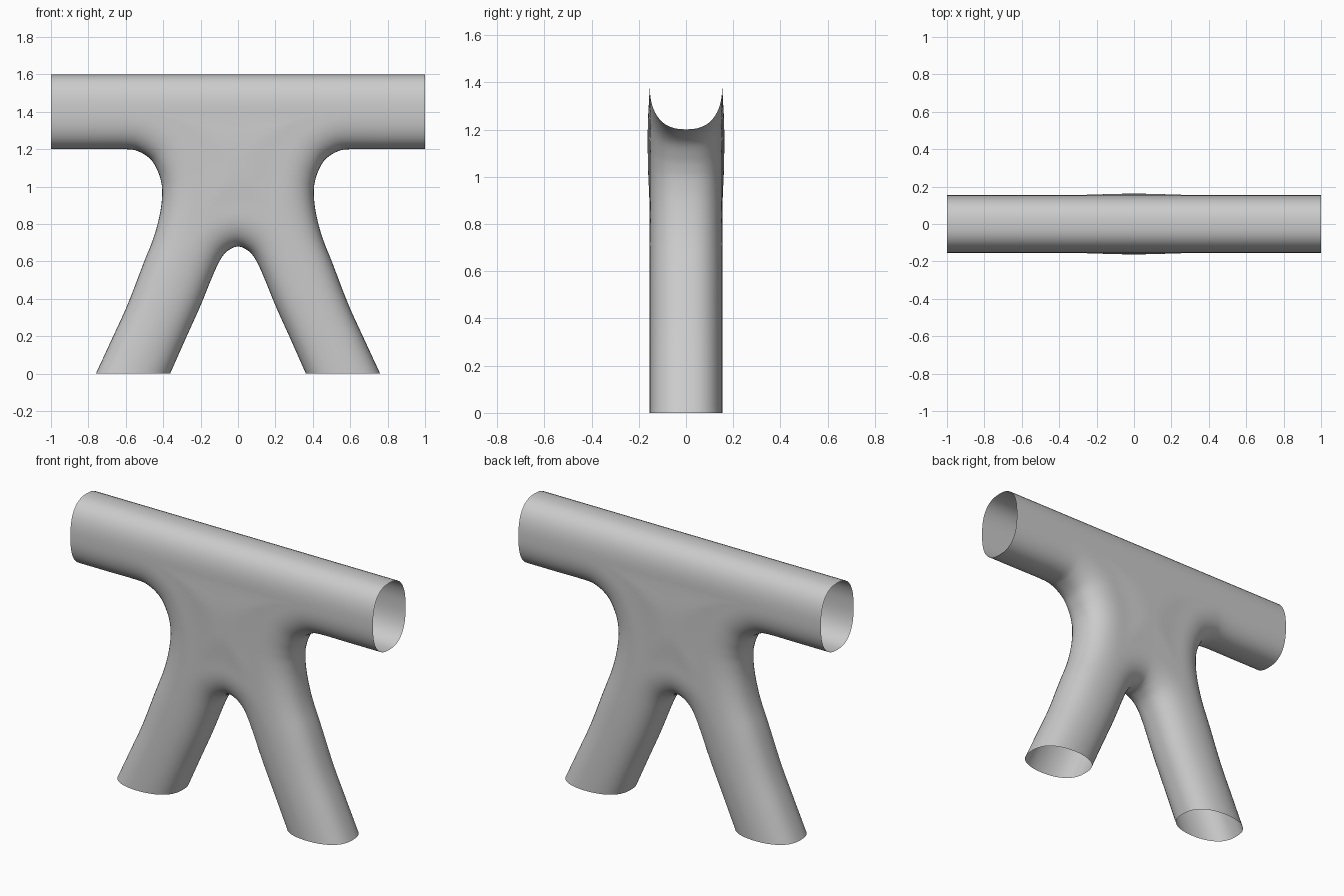
import bpy, bmesh, math
from mathutils import Vector as V

if "Cube" in bpy.data.objects:
    bpy.data.objects.remove(bpy.data.objects["Cube"])

STEPS, ACROSS, TOP_ROWS = 6, 24, 12

# Right half of the silhouette in (x, z): outer edge from foot to bar end
OUTER = [(.848, -.19), (.76, 0), (.672, .19), (.59, .37), (.508, .583), (.455, .717),
         (.425, .82), (.409, .91), (.406, .984), (.412, 1.03), (.428, 1.08),
         (.465, 1.144), (.53, 1.187), (.60, 1.2), (.8, 1.2), (1, 1.2), (1.2, 1.2)]
# Inner leg edge up to the crotch (mirrored ghost point last)
LEG = [(.443, -.18), (.363, 0), (.283, .18), (.203, .358), (.128, .54), (.088, .62),
       (.05, .66), (0, .68), (-.05, .66)]
# Centre line upwards, then the bar's middle line
MID = [(0, .68), (0, .75), (0, .9), (0, 1.1), (0, 1.4), (.25, 1.4), (.45, 1.4), (.75, 1.4), (1, 1.4)]


def spline(pts):
    """Catmull-Rom curve through all but the end points."""
    p = [V(q) for q in pts]
    out = [p[1]]
    for i in range(1, len(p) - 2):
        a, b, c, d = p[i - 1:i + 3]
        for k in range(1, STEPS + 1):
            t = k / STEPS
            out.append(.5 * (2 * b + (c - a) * t + (2 * a - 5 * b + 4 * c - d) * t ** 2
                             + (3 * b - a - 3 * c + d) * t ** 3))
    return out


def straight(pts):
    """Straight runs, finely spaced just above the crotch."""
    out = []
    for i in range(len(pts) - 1):
        for k in range(1, STEPS + 1):
            t = k / STEPS
            out.append(V(pts[i]).lerp(V(pts[i + 1]), t * t if i == 0 else t))
    return out


outer, leg = spline(OUTER), spline(LEG)
inner = leg + straight(MID)
rims = [[V(OUTER[0])] + outer + [V(OUTER[-1])],
        [V(LEG[0])] + leg + [V((-q.x, q.y)) for q in reversed(leg[:-1])],
        [V((-1.2, 1.6)), V((1.2, 1.6))]]
segments = [(a, b - a, (b - a).length_squared) for r in rims for a, b in zip(r, r[1:])]


def half_depth(p):
    """Rounded tube depth from the distance to the silhouette."""
    d = math.sqrt(min((p - a - e * max(0, min(1, (p - a).dot(e) / l))).length_squared
                      for a, e, l in segments))
    if d < 1e-5:
        return 0
    u = max(0, 1 - d / .2)
    w = max(0, min(1, (d - .2) / .2))
    return .154 * max(0, 1 - u ** 2.5) ** .4 + .008 * w * w * (3 - 2 * w)


bm = bmesh.new()


def patch(rows):
    g = [[bm.verts.new((p.x, -half_depth(p), p.y)) for p in r] for r in rows]
    for r, s in zip(g, g[1:]):
        for i in range(len(r) - 1):
            bm.faces.new((r[i], r[i + 1], s[i + 1], s[i]))


# Leg, junction and lower half of the bar
patch([[a.lerp(b, (1 - math.cos(math.pi * k / ACROSS)) / 2) for k in range(ACROSS + 1)]
       for a, b in zip(inner, outer)])
# Upper half of the bar
bar = [p for p in inner if p.y > 1.3999]
patch([[V((p.x, 1.4 + .2 * math.sin(math.pi / 2 * k / TOP_ROWS))) for k in range(TOP_ROWS + 1)]
       for p in bar])
bmesh.ops.remove_doubles(bm, verts=bm.verts, dist=1e-5)
bm.normal_update()
bmesh.ops.reverse_faces(bm, faces=[f for f in bm.faces if f.normal.y > 0])
for f in bm.faces:
    f.smooth = True

mesh = bpy.data.meshes.new("branching_tube")
bm.to_mesh(mesh)
bm.free()
tube = bpy.data.objects.new("branching_tube", mesh)
bpy.context.collection.objects.link(tube)

# Mirror left/right and front/back; the tube ends stay open
mirror = tube.modifiers.new("mirror", 'MIRROR')
mirror.use_axis = (True, True, False)
mirror.merge_threshold = .0005

grey = bpy.data.materials.new("light grey")
grey.diffuse_color = (.6, .6, .6, 1)
grey.use_nodes = True
grey.node_tree.nodes["Principled BSDF"].inputs["Base Color"].default_value = grey.diffuse_color
mesh.materials.append(grey)
